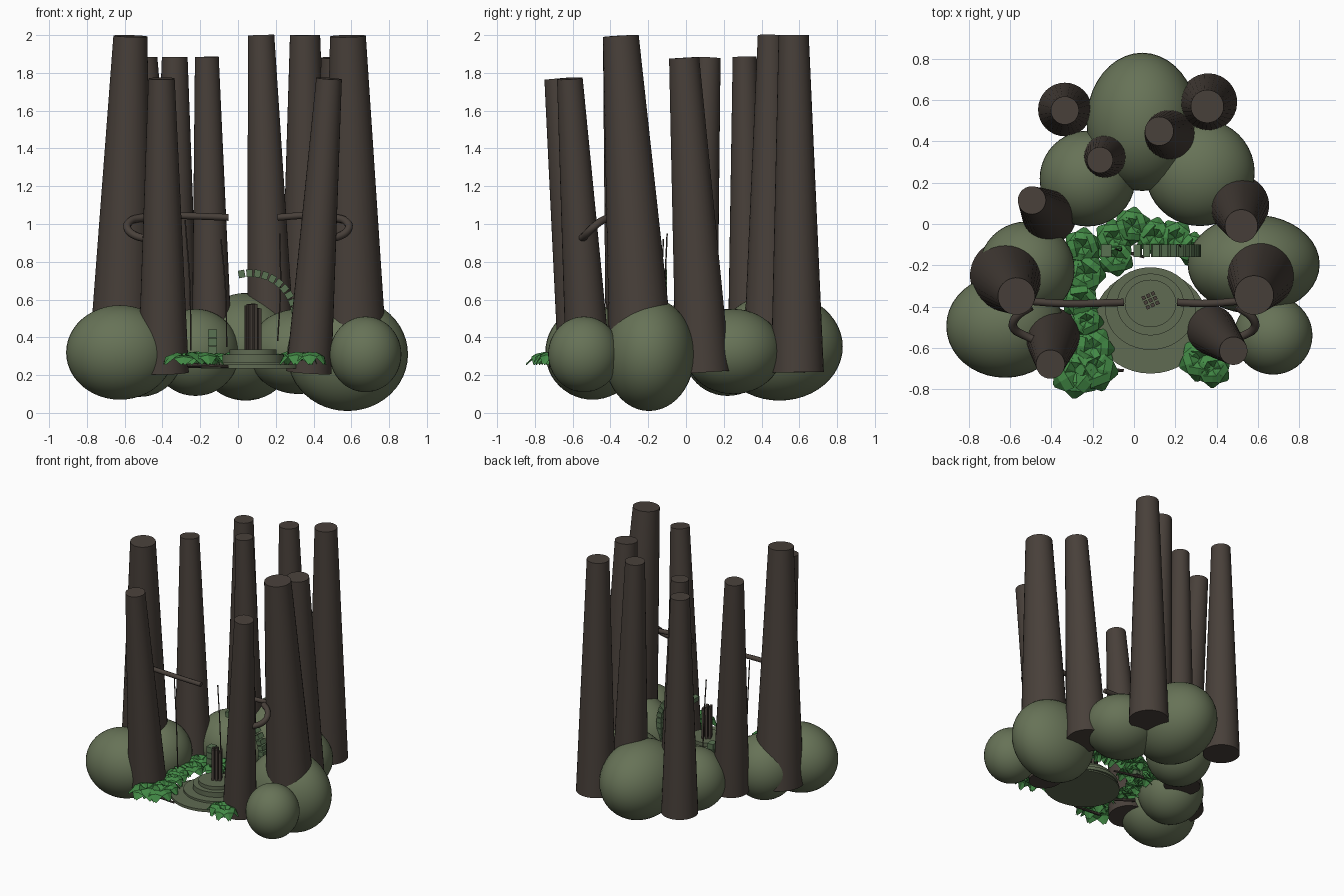
import bpy, bmesh, math, random
from mathutils import Vector, Matrix

if "Cube" in bpy.data.objects:
    bpy.data.objects.remove(bpy.data.objects["Cube"])

random.seed(4)


def material(name, rgb):
    m = bpy.data.materials.new(name)
    m.diffuse_color = (*rgb, 1)
    m.use_nodes = True
    m.node_tree.nodes["Principled BSDF"].inputs["Base Color"].default_value = m.diffuse_color
    return m


BARK = material("bark brown", (0.065, 0.051, 0.042))
BUSH = material("bush green", (0.135, 0.17, 0.095))
STONE = material("mossy stone", (0.115, 0.145, 0.085))
ARCH = material("arch moss", (0.10, 0.17, 0.085))
LEAF = material("leaf green", (0.055, 0.25, 0.06))


def finish(ob, name, mat, smooth=False):
    ob.name = name
    ob.data.materials.append(mat)
    if smooth:
        bpy.ops.object.select_all(action='DESELECT')
        ob.select_set(True)
        bpy.context.view_layer.objects.active = ob
        bpy.ops.object.shade_smooth_by_angle(angle=math.radians(35))
    return ob


def from_bmesh(bm, name, mat, smooth=False):
    me = bpy.data.meshes.new(name)
    bm.to_mesh(me)
    bm.free()
    ob = bpy.data.objects.new(name, me)
    bpy.context.collection.objects.link(ob)
    return finish(ob, name, mat, smooth)


def cone_between(name, a, b, r1, r2, mat, sides=32):
    a, b = Vector(a), Vector(b)
    d = b - a
    bm = bmesh.new()
    rot = d.to_track_quat('Z', 'Y').to_matrix().to_4x4()
    bmesh.ops.create_cone(bm, cap_ends=True, segments=sides, radius1=r1, radius2=r2,
                          depth=d.length, matrix=Matrix.Translation((a + b) / 2) @ rot)
    return from_bmesh(bm, name, mat, True)


def tube(name, pts, radius, mat):
    cu = bpy.data.curves.new(name, 'CURVE')
    cu.dimensions = '3D'
    cu.bevel_depth = radius
    cu.bevel_resolution = 2
    cu.use_fill_caps = True
    cu.resolution_u = 8
    sp = cu.splines.new('BEZIER')
    sp.bezier_points.add(len(pts) - 1)
    for p, co in zip(sp.bezier_points, pts):
        p.co = co
        p.handle_left_type = p.handle_right_type = 'AUTO'
    ob = bpy.data.objects.new(name, cu)
    bpy.context.collection.objects.link(ob)
    ob.data.materials.append(mat)


# Round bushes: centre and radii
bushes = {
    "back_bush": (0.04, 0.495, 0.35, 0.27, 0.335, 0.285),
    "back_left_bush": (-0.225, 0.22, 0.32, 0.232, 0.232, 0.23),
    "back_right_bush": (0.32, 0.25, 0.325, 0.265, 0.26, 0.225),
    "left_bush": (-0.52, -0.22, 0.325, 0.232, 0.232, 0.24),
    "front_left_bush": (-0.625, -0.495, 0.32, 0.285, 0.25, 0.25),
    "right_bush": (0.58, -0.195, 0.31, 0.32, 0.24, 0.30),
    "front_right_bush": (0.675, -0.54, 0.31, 0.19, 0.19, 0.20),
}
for name, (x, y, z, rx, ry, rz) in bushes.items():
    bm = bmesh.new()
    bmesh.ops.create_uvsphere(bm, u_segments=40, v_segments=24, radius=1,
                              matrix=Matrix.Translation((x, y, z)) @ Matrix.Diagonal((rx, ry, rz, 1)))
    from_bmesh(bm, name, BUSH, True)

# Leaning trunks: base x, y, radius, then top x, y, radius, height
trunks = {
    "left_trunk": (-0.62, -0.25, 0.175, -0.57, -0.35, 0.09, 1.995),
    "right_trunk": (0.62, -0.23, 0.175, 0.582, -0.345, 0.095, 1.995),
    "front_left_trunk": (-0.395, -0.54, 0.135, -0.405, -0.68, 0.07, 1.77),
    "front_right_trunk": (0.375, -0.515, 0.12, 0.482, -0.615, 0.068, 1.77),
    "mid_left_trunk": (-0.41, 0.035, 0.13, -0.495, 0.115, 0.068, 1.88),
    "mid_right_trunk": (0.51, 0.09, 0.145, 0.52, -0.01, 0.08, 1.88),
    "inner_back_left_trunk": (-0.135, 0.33, 0.11, -0.165, 0.31, 0.063, 1.885),
    "outer_back_left_trunk": (-0.335, 0.555, 0.13, -0.335, 0.55, 0.068, 1.885),
    "outer_back_right_trunk": (0.36, 0.59, 0.14, 0.355, 0.57, 0.08, 2.0),
    "inner_back_right_trunk": (0.18, 0.43, 0.13, 0.122, 0.45, 0.07, 2.0),
}
for name, (bx, by, br, tx, ty, tr, h) in trunks.items():
    cone_between(name, (bx, by, 0.215), (tx, ty, h), br, tr, BARK)

# Stepped stone platform
for name, y, z0, z1, rx, ry in [("platform_base", -0.475, 0.235, 0.255, 0.275, 0.25),
                                ("platform_ledge", -0.41, 0.245, 0.27, 0.22, 0.20),
                                ("platform_step", -0.39, 0.265, 0.308, 0.163, 0.15),
                                ("platform_top", -0.385, 0.305, 0.335, 0.125, 0.115)]:
    bm = bmesh.new()
    bmesh.ops.create_cone(bm, cap_ends=True, segments=40, radius1=1, radius2=1, depth=1,
                          matrix=Matrix.Translation((0.08, y, (z0 + z1) / 2))
                          @ Matrix.Diagonal((rx, ry, z1 - z0, 1)))
    from_bmesh(bm, name, STONE, True)


def boxes(name, items, mat):
    bm = bmesh.new()
    for loc, size, rot in items:
        bmesh.ops.create_cube(bm, size=1, matrix=Matrix.Translation(loc) @ rot
                              @ Matrix.Diagonal((*size, 1)))
    return from_bmesh(bm, name, mat)


# Bundle of upright stakes in the middle of the platform
turn = Matrix.Rotation(math.radians(25), 4, 'Z')
stakes = []
for i in range(3):
    for j in range(3):
        h = 0.25 - random.random() * 0.03
        p = turn @ Vector(((i - 1) * 0.025, (j - 1) * 0.025, 0))
        stakes.append(((0.08 + p.x, -0.37 + p.y, 0.33 + h / 2), (0.018, 0.018, h), turn))
boxes("stake_bundle", stakes, BARK)

# Broken arch behind the platform, with two pillars
blocks = []
for i in range(11):
    a = math.radians(101 - i * 10)
    blocks.append(((0.065 + 0.24 * math.cos(a), -0.13, 0.50 + 0.24 * math.sin(a)),
                   (0.04, 0.06, 0.034), Matrix.Rotation(-a, 4, 'Y')))
for z in (0.465, 0.42, 0.375, 0.33, 0.285):
    blocks.append(((0.305, -0.13, z), (0.04, 0.06, 0.04), Matrix.Identity(4)))
for z in (0.42, 0.375, 0.33, 0.285):
    blocks.append(((-0.135, -0.13, z), (0.05, 0.06, 0.042), Matrix.Identity(4)))
boxes("broken_arch", blocks, ARCH)

# Branches: one straight limb and one curled limb on each side
for s, side in ((-1, "left"), (1, "right")):
    tip = -0.05 if s < 0 else 0.21
    tube(side + "_straight_branch", [(s * 0.55, -0.37, 1.045), (s * 0.35, -0.385, 1.045),
                                     (tip, -0.38, 1.035)], 0.018, BARK)
    tube(side + "_curled_branch", [(s * 0.50, -0.40, 1.035), (s * 0.57, -0.45, 1.015),
                                   (s * 0.585, -0.50, 0.975), (s * 0.52, -0.545, 0.93),
                                   (s * 0.43, -0.58, 0.93)], 0.021, BARK)

# Thin hanging vines
for i, (x0, z0, x1, z1, y) in enumerate([(-0.28, 1.02, -0.25, 0.33, -0.38),
                                         (-0.09, 0.92, -0.06, 0.35, -0.12),
                                         (0.22, 0.95, 0.21, 0.38, -0.10)]):
    tube("vine_%d" % i, [(x0, y, z0), ((x0 + x1) / 2 + 0.01, y - 0.01, (z0 + z1) / 2),
                         (x1, y, z1)], 0.004, BARK)

# Roots lying round the platform
for i, (a, b) in enumerate([((-0.27, -0.70, 0.255), (-0.05, -0.71, 0.245)),
                            ((-0.33, -0.38, 0.25), (-0.18, -0.48, 0.245)),
                            ((-0.17, -0.10, 0.25), (0.05, -0.16, 0.25))]):
    cone_between("root_%d" % i, a, b, 0.012, 0.007, BARK, 8)

# Leafy ground plants: rings of folded, drooping leaves
plants = [(-0.01, -0.01, 0.09), (0.10, -0.06, 0.09), (0.20, -0.07, 0.09), (0.28, -0.12, 0.08),
          (-0.10, -0.07, 0.09), (-0.25, -0.11, 0.09), (-0.24, -0.24, 0.10), (-0.26, -0.37, 0.09),
          (-0.23, -0.47, 0.08), (-0.20, -0.60, 0.10), (-0.28, -0.72, 0.12), (-0.19, -0.70, 0.11),
          (0.32, -0.66, 0.10), (0.38, -0.70, 0.09), (-0.09, -0.16, 0.09)]
for k, (x, y, r) in enumerate(plants):
    bm = bmesh.new()
    start = random.random() * 6.3
    for i in range(6):
        a = start + i * math.tau / 6 + random.uniform(-0.15, 0.15)
        d, n = Vector((math.cos(a), math.sin(a), 0)), Vector((-math.sin(a), math.cos(a), 0))
        root = Vector((x, y, 0.285))
        up = random.uniform(0.02, 0.04)
        rows = []
        for t, w, z in ((0.0, 0.1, 0), (0.4, 0.48, up), (0.75, 0.45, up * 0.6), (1.05, 0.08, -0.022)):
            c = root + d * r * t + Vector((0, 0, z))
            rows.append([bm.verts.new(c + n * r * w + Vector((0, 0, -0.01))), bm.verts.new(c),
                         bm.verts.new(c - n * r * w + Vector((0, 0, -0.01)))])
        for p, q in zip(rows, rows[1:]):
            for j in (0, 1):
                bm.faces.new((p[j], q[j], q[j + 1], p[j + 1])).normal_flip()
    bm.normal_update()
    for f in bm.faces:
        if f.normal.z < 0:
            f.normal_flip()
    from_bmesh(bm, "ground_plant_%d" % k, LEAF)
